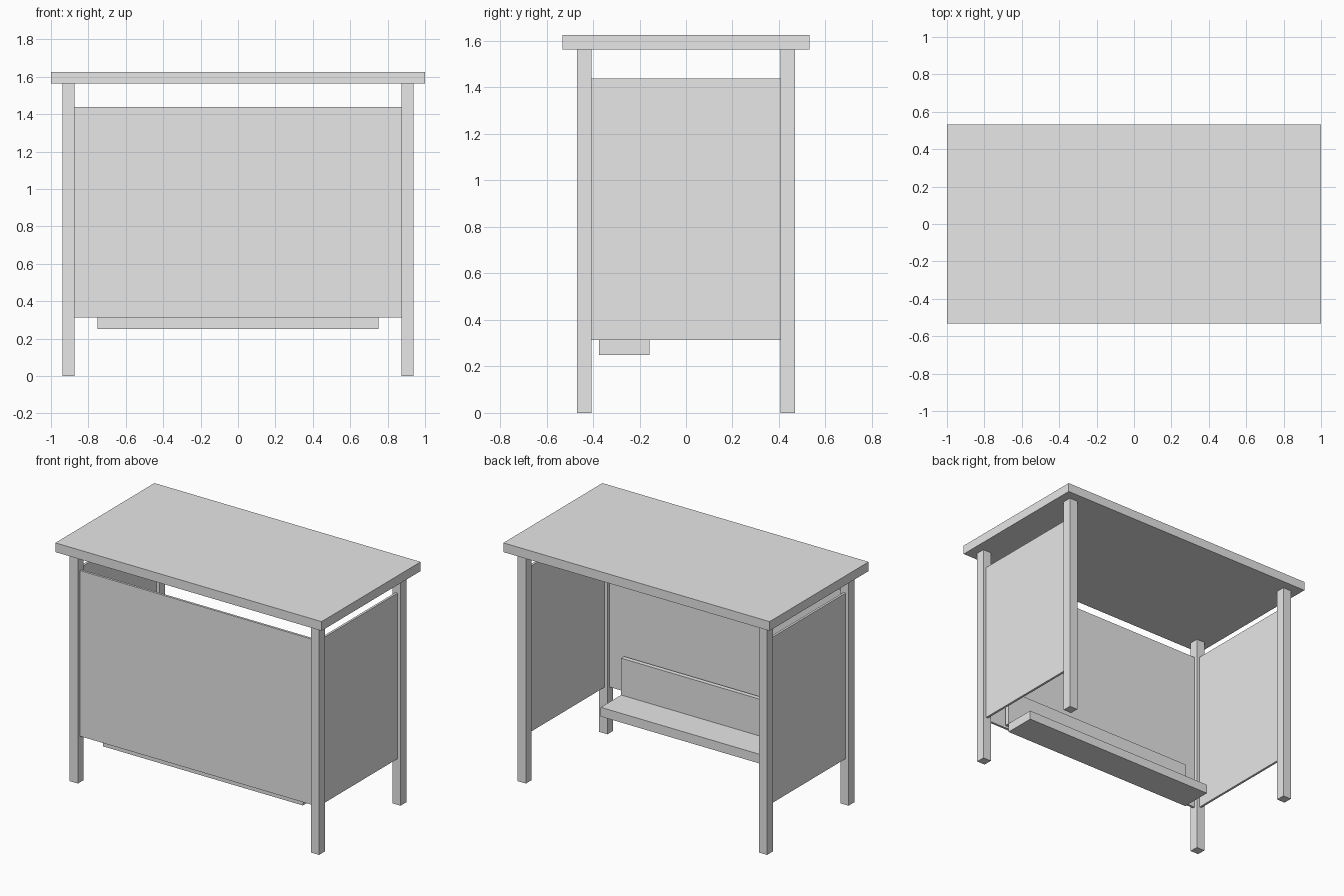
import bpy

default = bpy.data.objects.get("Cube")
if default:
    bpy.data.objects.remove(default, do_unlink=True)

U = 1 / 16  # design module: every part sits on this grid

grey = bpy.data.materials.new("plain grey")
grey.use_nodes = True
grey.diffuse_color = (0.8, 0.8, 0.8, 1)
bsdf = next(n for n in grey.node_tree.nodes if n.type == "BSDF_PRINCIPLED")
bsdf.inputs["Base Color"].default_value = grey.diffuse_color


def box(name, x, y, z):
    """Box spanning the given (min, max) ranges, in modules."""
    ranges = (x, y, z)
    bpy.ops.mesh.primitive_cube_add(size=1, location=[U * (a + b) / 2 for a, b in ranges])
    ob = bpy.context.object
    ob.name = name
    ob.scale = [U * (b - a) for a, b in ranges]
    bpy.ops.object.transform_apply(location=False, rotation=False, scale=True)
    ob.data.materials.append(grey)
    return ob


def around(centre, width):
    return centre - width / 2, centre + width / 2


# Table top
box("table_top", (-16, 16), (-8.5, 8.5), (25, 26))

# Four square legs, and a thin panel between each side pair
panel = 0.25
for side, sx in (("left", 1), ("right", -1)):
    for end, sy in (("front", -1), ("back", 1)):
        box(f"{end}_{side}_leg", around(14.5 * sx, 1), around(7 * sy, 1), (0, 25))
    box(f"{side}_panel", around(14.5 * sx, panel), (-6.5, 6.5), (5, 23))

# Front modesty panel
box("front_panel", (-14, 14), around(-7, panel), (5, 23))

# Low shelf with an upright board behind it
box("foot_shelf", (-12, 12), (-6, -2.5), (4, 5))
box("shelf_backboard", (-12, 12), (-6.5, -6), (5, 9))
